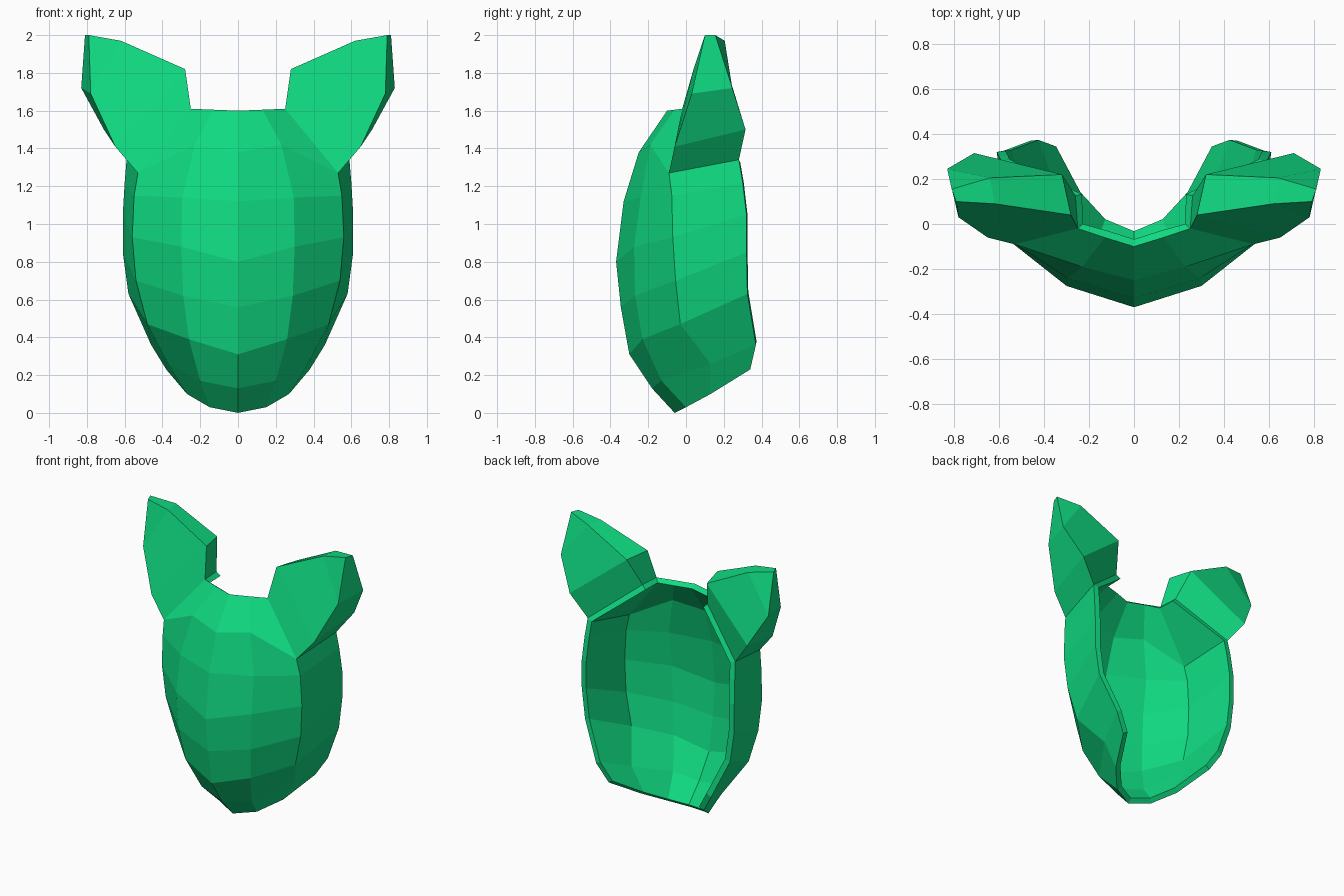
import bpy
import bmesh

# Remove the default cube only
default_cube = bpy.data.objects.get("Cube")
if default_cube:
    bpy.data.objects.remove(default_cube, do_unlink=True)

# Single flat colour
GREEN = (0.005, 0.7, 0.22, 1.0)
green = bpy.data.materials.new("bright_green")
green.use_nodes = True
green.diffuse_color = GREEN
green.node_tree.nodes["Principled BSDF"].inputs["Base Color"].default_value = GREEN


def add_object(name, mesh_builder):
    """Create a green, flat-shaded object from a bmesh."""
    mesh = bpy.data.meshes.new(name)
    mesh_builder.to_mesh(mesh)
    mesh_builder.free()
    mesh.materials.append(green)
    obj = bpy.data.objects.new(name, mesh)
    bpy.context.collection.objects.link(obj)
    return obj


def add_mirror(obj, clip):
    mirror = obj.modifiers.new("left_right_mirror", "MIRROR")
    mirror.use_axis[0] = True
    mirror.use_clip = clip
    mirror.use_mirror_merge = clip


def bridge(bm, first, second):
    """Fill the strip between two rows of vertices of equal length."""
    for i in range(len(first) - 1):
        bm.faces.new((first[i], second[i], second[i + 1], first[i + 1]))


# Face shell: four vertical profiles from chin to brow, centre line to back rim
centre_profile = [(0, -.06, 0), (0, -.18, .13), (0, -.3, .31), (0, -.345, .56),
                  (0, -.37, .8), (0, -.33, 1.12), (0, -.25, 1.38), (0, -.1, 1.6)]
cheek_profile = [(.15, 0, .03), (.2, -.13, .17), (.26, -.23, .39), (.29, -.27, .62),
                 (.3, -.275, .88), (.295, -.24, 1.14), (.23, -.19, 1.42), (.13, -.06, 1.605)]
side_profile = [(.27, .13, .1), (.37, .13, .26), (.48, -.03, .47), (.54, -.055, .7),
                (.56, -.07, .93), (.55, -.075, 1.15), (.53, -.09, 1.27), (.25, -.02, 1.61)]
rim_profile = [(.38, .34, .23), (.46, .37, .36), (.58, .325, .63), (.61, .32, .85),
               (.61, .32, 1.05), (.6, .3, 1.22), (.59, .28, 1.34), (.26, .125, 1.61)]

bm = bmesh.new()
columns = [[bm.verts.new(p) for p in profile]
           for profile in (centre_profile, cheek_profile, side_profile, rim_profile)]
for inner, outer in zip(columns, columns[1:]):
    bridge(bm, outer, inner)
bmesh.ops.recalc_face_normals(bm, faces=bm.faces[:])
bm.faces.ensure_lookup_table()
# Make every normal point away from the hollow at the back
front_face = min(bm.faces, key=lambda f: f.calc_center_median().y)
if front_face.normal.y > 0:
    bmesh.ops.reverse_faces(bm, faces=bm.faces[:])
shell = add_object("face_shell", bm)
add_mirror(shell, True)
thickness = shell.modifiers.new("wall_thickness", "SOLIDIFY")
thickness.thickness = 0.04
thickness.offset = -1

# Ears: front and back outlines, running from inner base over the tip to outer base
ear_front = [(.25, -.02, 1.61), (.28, .04, 1.82), (.62, .09, 1.97), (.79, .1, 2),
             (.78, .03, 1.69), (.65, -.06, 1.41), (.53, -.09, 1.27)]
ear_back = [(.26, .125, 1.61), (.32, .22, 1.81), (.64, .205, 1.97), (.81, .155, 2),
            (.83, .245, 1.72), (.71, .315, 1.5), (.59, .28, 1.34)]

bm = bmesh.new()
front = [bm.verts.new(p) for p in ear_front]
back = [bm.verts.new(p) for p in ear_back]
bridge(bm, front, back)
for loop in (front, back):
    a, b, c, tip, d, e, f = loop
    bm.faces.new((a, b, e, f))
    bm.faces.new((b, c, d, e))
    bm.faces.new((c, tip, d))
# Base where the ear sits on the shell
bm.faces.new((front[0], front[-1], back[-1], back[0]))
bmesh.ops.recalc_face_normals(bm, faces=bm.faces[:])
ears = add_object("ears", bm)
add_mirror(ears, False)
